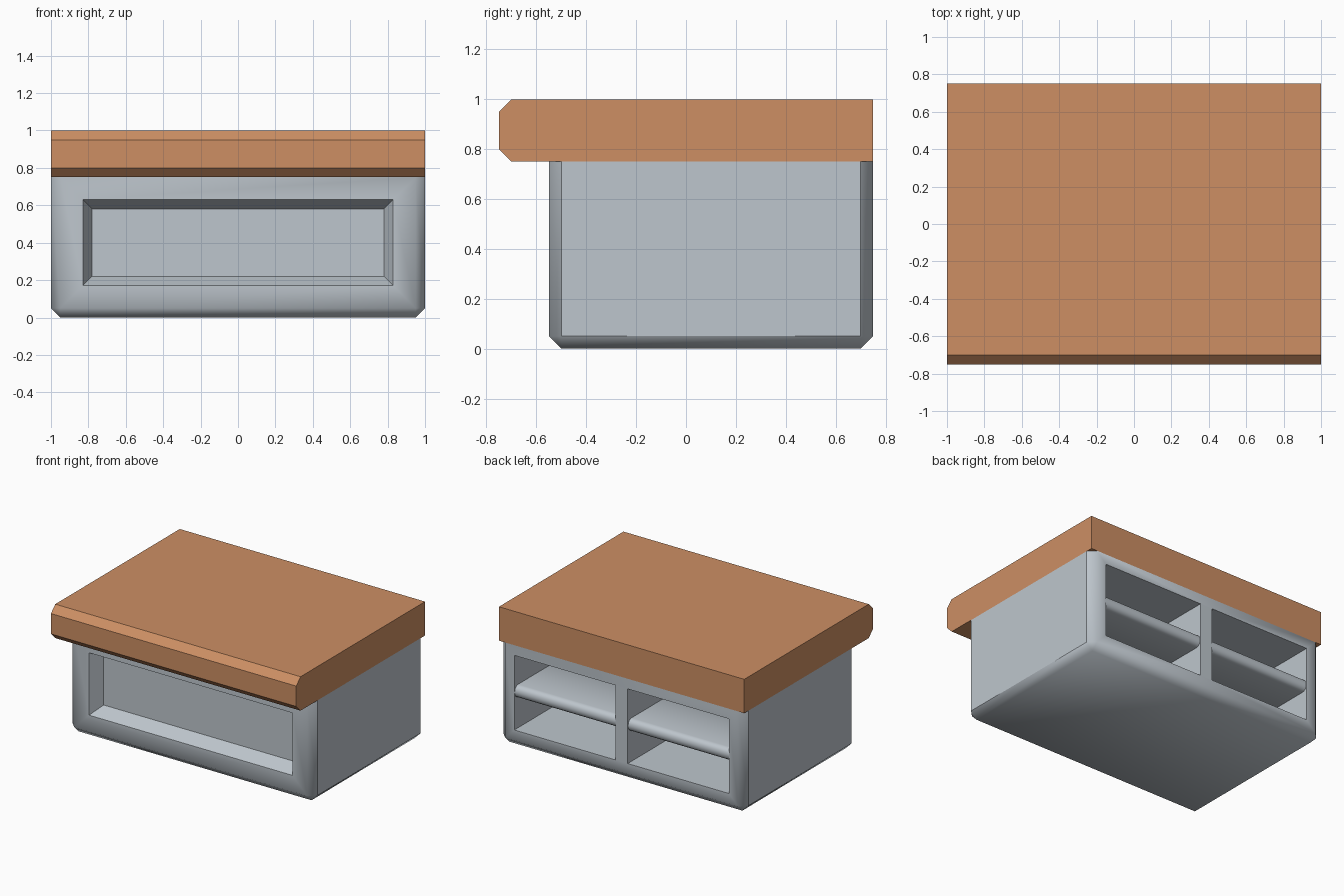
import bpy, bmesh
from mathutils import Vector

if "Cube" in bpy.data.objects:
    bpy.data.objects.remove(bpy.data.objects["Cube"])


def material(name, rgb):
    m = bpy.data.materials.new(name)
    m.diffuse_color = (*rgb, 1)
    m.use_nodes = True
    m.node_tree.nodes["Principled BSDF"].inputs["Base Color"].default_value = m.diffuse_color
    return m


wood = material("warm_wood", (0.61, 0.275, 0.127))
grey = material("pale_grey", (0.515, 0.565, 0.61))


def finish(name, bm, mat):
    bm.normal_update()
    mesh = bpy.data.meshes.new(name)
    bm.to_mesh(mesh)
    bm.free()
    mesh.materials.append(mat)
    ob = bpy.data.objects.new(name, mesh)
    bpy.context.collection.objects.link(ob)
    return ob


def box(x0, x1, y0, y1, z0, z1):
    bm = bmesh.new()
    bmesh.ops.create_cube(bm, size=1)
    for v in bm.verts:
        v.co = Vector((x0 if v.co.x < 0 else x1, y0 if v.co.y < 0 else y1,
                       z0 if v.co.z < 0 else z1))
    bm.normal_update()
    return bm


def bevel(bm, edges, offset, segments=1):
    bmesh.ops.bevel(bm, geom=edges, offset=offset, segments=segments,
                    profile=0.5, affect='EDGES', clamp_overlap=True)
    bm.normal_update()


# Countertop with chamfered front edges
bm = box(-1, 1, -0.75, 0.75, 0.75, 1)
bevel(bm, [e for e in bm.edges if all(v.co.y < 0 for v in e.verts)
           and abs(e.verts[0].co.x - e.verts[1].co.x) > 1], 0.05)
finish("countertop", bm, wood)

# Cabinet body: every edge but the top ones is chamfered
bm = box(-1, 1, -0.55, 0.75, 0, 0.75)
bevel(bm, [e for e in bm.edges if not all(v.co.z > 0.7 for v in e.verts)], 0.05)

# Front panel recess with sloping sides
front = min(bm.faces, key=lambda f: f.normal.y)
bmesh.ops.inset_region(bm, faces=[front], thickness=0.12, use_even_offset=True)
walls = bmesh.ops.inset_region(bm, faces=[front], thickness=0.05, depth=-0.1,
                               use_even_offset=True)["faces"]
flat = set(walls) | {front}

# Two deep openings in the back, either side of a centre post
back = max(bm.faces, key=lambda f: f.normal.y)
bmesh.ops.inset_region(bm, faces=[back], thickness=0.075, use_even_offset=True)
panels = [back]
for x in (-0.05, 0.05):
    geom = set(panels)
    for f in panels:
        geom.update(f.edges)
        geom.update(f.verts)
    bmesh.ops.bisect_plane(bm, geom=list(geom), plane_co=(x, 0, 0), plane_no=(1, 0, 0))
    panels = [f for f in bm.faces if f.normal.y > 0.99 and
              all(abs(v.co.x) < 0.88 and 0.12 < v.co.z < 0.68 for v in f.verts)
              and abs(f.calc_center_median().z - 0.4) < 0.01
              and f.calc_area() > 0.04]
cells = [f for f in panels if abs(f.calc_center_median().x) > 0.2]
inner = bmesh.ops.extrude_discrete_faces(bm, faces=cells)["faces"]
bmesh.ops.translate(bm, vec=(0, -1.0, 0), verts=list({v for f in inner for v in f.verts}))
bm.normal_update()
for f in inner:
    flat.add(f)
    flat.update(g for e in f.edges for g in e.link_faces)

# Smooth shell, flat sides and recesses
for f in bm.faces:
    f.smooth = not (f in flat or abs(f.normal.x) > 0.99 or f.normal.z > 0.99)
finish("cabinet_body", bm, grey)

# Round-nosed shelves in the back openings
for side, x0, x1 in (("right", 0.05, 0.875), ("left", -0.875, -0.05)):
    bm = box(x0, x1, -0.25, 0.745, 0.355, 0.445)
    bevel(bm, [e for e in bm.edges if all(v.co.y > 0.7 for v in e.verts)
               and abs(e.verts[0].co.x - e.verts[1].co.x) > 0.5], 0.04, 4)
    for f in bm.faces:
        f.smooth = abs(f.normal.x) < 0.9
    finish("shelf_" + side, bm, grey)
